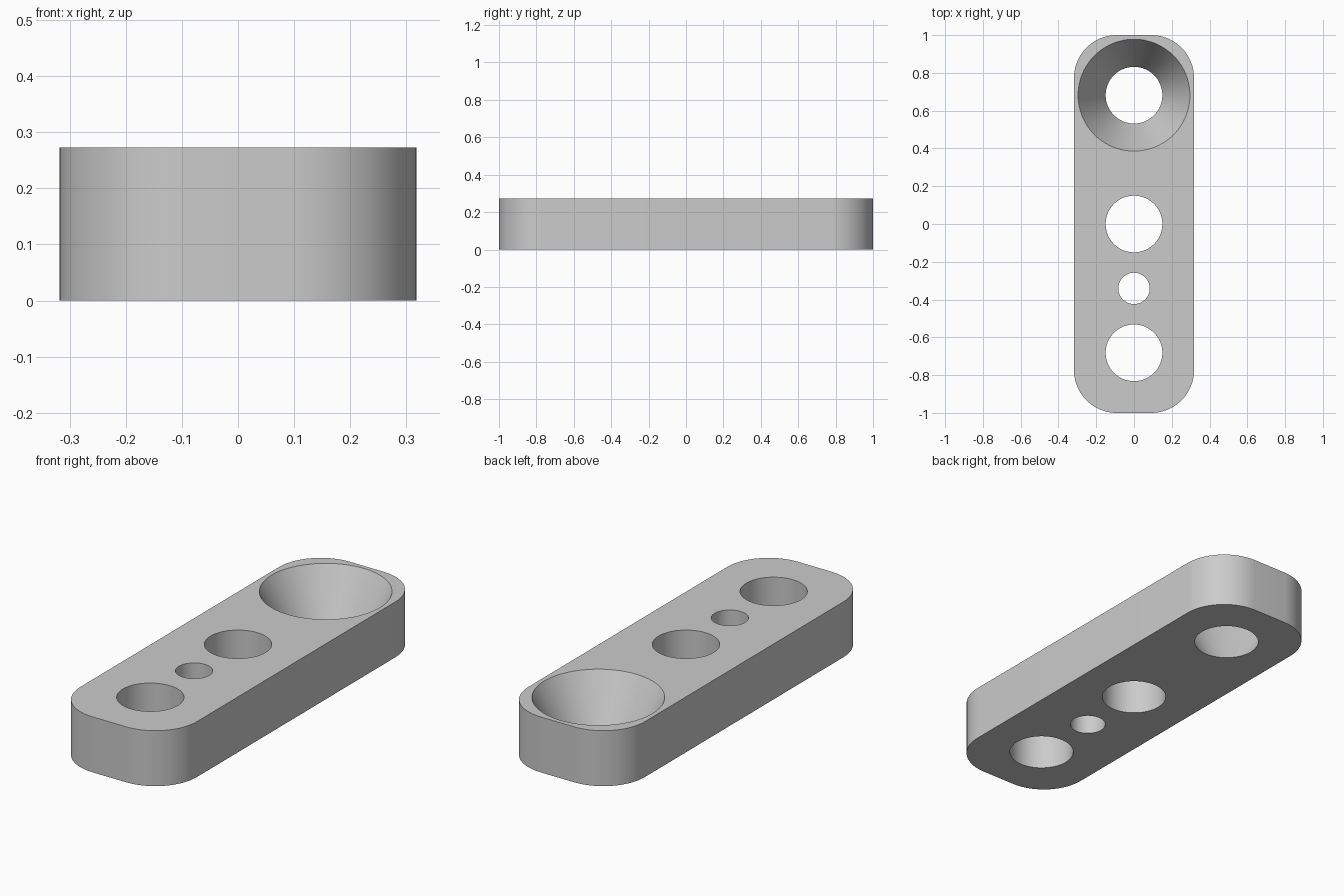
import bpy
import bmesh
import math

cube = bpy.data.objects.get("Cube")
if cube:
    bpy.data.objects.remove(cube, do_unlink=True)

WIDTH, LENGTH, HEIGHT = 0.636, 2.0, 0.273
CORNER = 0.227
PITCH = 0.682
HOLE, SMALL_HOLE, FLARE = 0.15, 0.083, 0.296

grey = bpy.data.materials.new("light grey")
grey.use_nodes = True
colour = (0.6, 0.6, 0.6, 1)
grey.diffuse_color = colour
grey.node_tree.nodes["Principled BSDF"].inputs["Base Color"].default_value = colour


def add_object(name, bm):
    mesh = bpy.data.meshes.new(name)
    bm.to_mesh(mesh)
    bm.free()
    mesh.materials.append(grey)
    obj = bpy.data.objects.new(name, mesh)
    bpy.context.collection.objects.link(obj)
    return obj


def add_cutter(name, y, r_bottom, r_top):
    """Round cutter whose radii are given at the bottom and top plate faces."""
    extra = 0.1
    slope = (r_top - r_bottom) / HEIGHT * extra
    bm = bmesh.new()
    bmesh.ops.create_cone(bm, cap_ends=True, segments=96,
                          radius1=r_bottom - slope, radius2=r_top + slope,
                          depth=HEIGHT + 2 * extra)
    bmesh.ops.translate(bm, verts=bm.verts, vec=(0, y, HEIGHT / 2))
    obj = add_object(name, bm)
    obj.hide_render = True
    return obj


# Plate with rounded upright corners
bm = bmesh.new()
bmesh.ops.create_cube(bm, size=1)
bmesh.ops.scale(bm, verts=bm.verts, vec=(WIDTH, LENGTH, HEIGHT))
bmesh.ops.translate(bm, verts=bm.verts, vec=(0, 0, HEIGHT / 2))
upright = [e for e in bm.edges
           if abs(e.verts[0].co.z - e.verts[1].co.z) > HEIGHT / 2]
bmesh.ops.bevel(bm, geom=upright, offset=CORNER, offset_type='OFFSET',
                segments=20, profile=0.5, affect='EDGES')
plate = add_object("plate", bm)

# Straight holes and the flared hole
cutters = [
    add_cutter("front_hole_cutter", -PITCH, HOLE, HOLE),
    add_cutter("small_hole_cutter", -PITCH / 2, SMALL_HOLE, SMALL_HOLE),
    add_cutter("middle_hole_cutter", 0, HOLE, HOLE),
    add_cutter("flared_hole_cutter", PITCH, HOLE, FLARE),
]

bpy.ops.object.select_all(action='DESELECT')
plate.select_set(True)
bpy.context.view_layer.objects.active = plate
for cutter in cutters:
    cut = plate.modifiers.new(cutter.name, 'BOOLEAN')
    cut.operation = 'DIFFERENCE'
    cut.solver = 'EXACT'
    cut.object = cutter
    bpy.ops.object.modifier_apply(modifier=cut.name)
for cutter in cutters:
    bpy.data.objects.remove(cutter, do_unlink=True)

# Smooth walls with crisp rims
bpy.ops.object.shade_smooth_by_angle(angle=math.radians(30))
